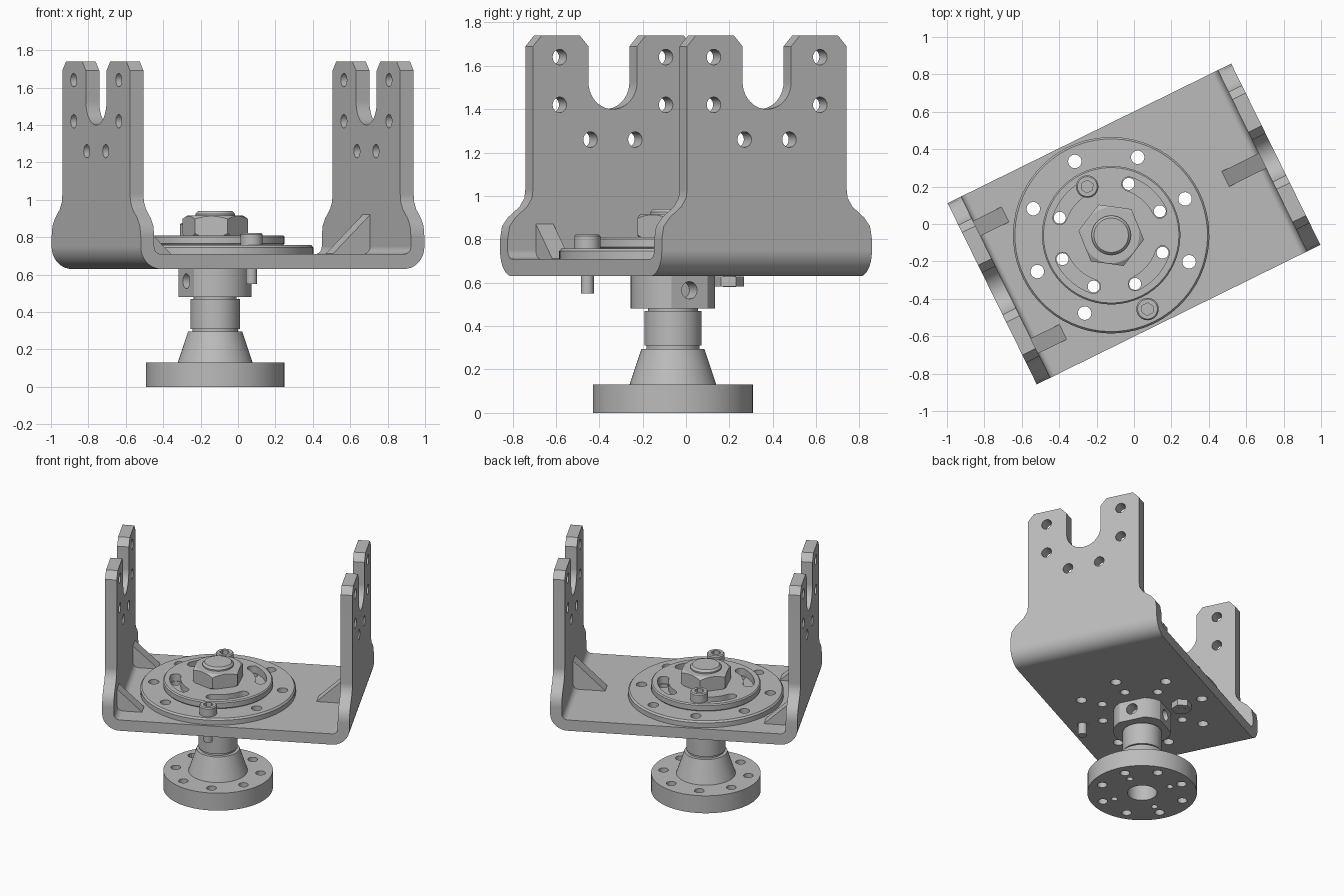
import bpy, bmesh
from math import sin, cos, radians, pi
from mathutils import Matrix

cube = bpy.data.objects.get("Cube")
if cube:
    bpy.data.objects.remove(cube, do_unlink=True)

steel = bpy.data.materials.new("grey_steel")
steel.use_nodes = True
GREY = (0.5, 0.5, 0.5, 1)
steel.diffuse_color = GREY
steel.node_tree.nodes["Principled BSDF"].inputs["Base Color"].default_value = GREY

PLACE = Matrix.Rotation(radians(26.2), 4, "Z")   # whole model is turned
HUB = -0.136                                     # hub axis along the bracket


def arc(cx, cy, r, a0, a1, n=10):
    angles = [radians(a0 + (a1 - a0) * i / n) for i in range(n + 1)]
    return [(cx + r * cos(a), cy + r * sin(a)) for a in angles]


def mirror(points):
    return [(-a, b) for a, b in reversed(points)]


def polar(r, deg):
    return HUB + r * cos(radians(deg)), r * sin(radians(deg))


def make(bm, name):
    bmesh.ops.recalc_face_normals(bm, faces=bm.faces)
    mesh = bpy.data.meshes.new(name)
    bm.to_mesh(mesh)
    bm.free()
    obj = bpy.data.objects.new(name, mesh)
    bpy.context.collection.objects.link(obj)
    return obj


def prism(name, points, axis, lo, hi):
    """Extrude a 2D outline along an axis."""
    place = {"X": lambda a, b: (lo, a, b), "Y": lambda a, b: (a, lo, b),
             "Z": lambda a, b: (a, b, lo)}[axis]
    bm = bmesh.new()
    face = bm.faces.new([bm.verts.new(place(a, b)) for a, b in points])
    ext = bmesh.ops.extrude_face_region(bm, geom=[face])["geom"]
    shift = [(hi - lo) * (axis == k) for k in "XYZ"]
    bmesh.ops.translate(bm, vec=shift, verts=[g for g in ext if isinstance(g, bmesh.types.BMVert)])
    return make(bm, name)


def lathe(name, profile, at=(HUB, 0), steps=64, phase=0):
    """Spin a (radius, height) profile about a vertical axis."""
    bm = bmesh.new()
    verts = [bm.verts.new((r, 0, z)) for r, z in profile]
    edges = [bm.edges.new(pair) for pair in zip(verts, verts[1:])]
    bmesh.ops.spin(bm, geom=verts + edges, cent=(0, 0, 0), axis=(0, 0, 1),
                   angle=2 * pi, steps=steps, use_merge=True)
    bmesh.ops.remove_doubles(bm, verts=bm.verts, dist=1e-5)
    bm.transform(Matrix.Translation((*at, 0)) @ Matrix.Rotation(radians(phase), 4, "Z"))
    return make(bm, name)


def rod(name, r, z0, z1, at=(HUB, 0), steps=24, phase=0):
    return lathe(name, [(0, z0), (r, z0), (r, z1), (0, z1)], at, steps, phase)


def carve(obj, tools, operation="DIFFERENCE"):
    """Apply booleans and remove the tools."""
    for tool in tools:
        tool.hide_render = True
        mod = obj.modifiers.new("carve", "BOOLEAN")
        mod.operation, mod.solver, mod.object = operation, "EXACT", tool
    bpy.context.view_layer.update()
    graph = bpy.context.evaluated_depsgraph_get()
    mesh = bpy.data.meshes.new_from_object(obj.evaluated_get(graph))
    obj.modifiers.clear()
    obj.data = mesh
    for tool in tools:
        bpy.data.objects.remove(tool, do_unlink=True)


def finish(obj):
    obj.data.transform(PLACE)
    obj.data.materials.clear()
    obj.data.materials.append(steel)
    bpy.ops.object.select_all(action="DESELECT")
    obj.select_set(True)
    bpy.context.view_layer.objects.active = obj
    bpy.ops.object.shade_smooth_by_angle(angle=radians(30))
    normals = obj.modifiers.new("flat_faces", "WEIGHTED_NORMAL")
    normals.keep_sharp = True


def ring_holes(r, hole, z0, z1, step=45):
    return [rod("cutter", hole, z0, z1, polar(r, a)) for a in range(0, 360, step)]


parts = []

# bracket: bent U section trimmed by the arm outline
outer = [(0.845, 1.8)] + arc(0.725, 0.75, 0.12, 0, -90)
inner = arc(0.725, 0.75, 0.04, -90, 0) + [(0.765, 1.8)]
bracket = prism("bracket", outer + mirror(outer) + mirror(inner) + inner, "Y", -0.6, 0.6)
half = arc(0, 1.525, 0.125, -90, 0) + [
    (0.125, 1.69), (0.17, 1.74), (0.365, 1.74), (0.41, 1.69), (0.41, 1.03),
    (0.415, 0.99), (0.44, 0.95), (0.5, 0.9), (0.53, 0.86), (0.54, 0.8), (0.54, 0.6)]
carve(bracket, [prism("cutter", half + mirror(half[1:]), "X", -1, 1)], "INTERSECT")
drills = [prism("cutter", arc(s * v, z, 0.036, 0, 345, 23), "X", -1, 1)
          for v, z in ((0.273, 1.64), (0.273, 1.42), (0.115, 1.26)) for s in (-1, 1)]
carve(bracket, drills + ring_holes(0.44, 0.036, 0.6, 0.73) + ring_holes(0.29, 0.032, 0.6, 0.73))
parts.append(bracket)

# corner gussets: two on one wall, one on the other
for name, side, v, size in (("gusset_back", -1, 0.35, 0.17), ("gusset_front", -1, -0.35, 0.17),
                            ("gusset_middle", 1, 0, 0.22)):
    tri = [(side * 0.79, 0.69), (side * (0.765 - size), 0.69), (side * (0.765 - size), 0.712),
           (side * 0.765, 0.7 + size), (side * 0.79, 0.7 + size)]
    parts.append(prism(name, tri, "Y", v - 0.045, v + 0.045))

# large index disc
disc = lathe("index_disc", [(0, 0.71), (0.525, 0.71), (0.525, 0.745), (0.515, 0.757), (0, 0.757)])
carve(disc, ring_holes(0.44, 0.036, 0.7, 0.8) + ring_holes(0.29, 0.032, 0.7, 0.8))
parts.append(disc)

# upper disc with four curved slots
plate = lathe("slotted_disc", [(0, 0.757), (0.362, 0.757), (0.37, 0.765), (0.37, 0.802),
                               (0.362, 0.81), (0, 0.81)])
slots = []
for a in (0, 90, 180, 270):
    ends = [polar(0.29, a + 45), polar(0.29, a)]
    outline = (arc(HUB, 0, 0.327, a, a + 45) + arc(*ends[0], 0.037, a + 45, a + 225)[1:-1]
               + arc(HUB, 0, 0.253, a + 45, a) + arc(*ends[1], 0.037, a - 180, a)[1:-1])
    slots.append(prism("cutter", outline, "Z", 0.74, 0.85))
carve(plate, slots)
parts.append(plate)

# centre nut with rounded-off corners, and the threaded end
nut = rod("centre_nut", 0.177, 0.81, 0.915, steps=6, phase=-34)
carve(nut, [lathe("cutter", [(0, 0.8), (0.16, 0.8), (0.18, 0.825), (0.18, 0.895),
                             (0.145, 0.918), (0, 0.918)])], "INTERSECT")
parts.append(nut)
parts.append(lathe("spindle_end", [(0, 0.8), (0.105, 0.8), (0.105, 0.925), (0.092, 0.94), (0, 0.94)],
                   steps=48))


# socket head bolts
def socket_bolt(name, at, seat, end):
    bolt = lathe(name, [(0, end), (0.03, end), (0.03, seat), (0.06, seat), (0.06, seat + 0.058),
                        (0.053, seat + 0.066), (0, seat + 0.066)], at, 32)
    carve(bolt, [rod("cutter", 0.034, seat + 0.03, seat + 0.1, at, 6)])
    parts.append(bolt)


socket_bolt("index_bolt", polar(0.44, 270), 0.757, 0.55)
socket_bolt("clamp_bolt", polar(0.29, 90), 0.81, 0.58)
parts.append(rod("clamp_nut", 0.068, 0.582, 0.628, polar(0.29, 90), 6))

# collar under the bracket: flats and radial pin holes
collar = rod("collar", 0.195, 0.48, 0.63, steps=64)
tools = []
for a in (0, 90, 180):
    turn = Matrix.Translation((HUB, 0, 0)) @ Matrix.Rotation(radians(a), 4, "Z")
    flat = prism("cutter", [(-0.2, 0.4), (0.2, 0.4), (0.2, 0.7), (-0.2, 0.7)], "X", 0.172, 0.3)
    hole = prism("cutter", arc(0, 0.565, 0.04, 0, 345, 23), "X", 0.09, 0.25)
    for tool in (flat, hole):
        tool.data.transform(turn)
        tools.append(tool)
carve(collar, tools)
parts.append(collar)

# flanged pedestal: bored flange, cone and stem
pedestal = lathe("pedestal", [(0, 0.2), (0.1, 0.2), (0.1, 0), (0.37, 0), (0.37, 0.13), (0.2, 0.13),
                              (0.145, 0.295), (0.122, 0.295), (0.122, 0.31), (0.132, 0.31),
                              (0.132, 0.47), (0.115, 0.47), (0.115, 0.49), (0, 0.49)])
carve(pedestal, ring_holes(0.29, 0.033, -0.1, 0.2) + ring_holes(0.205, 0.022, -0.1, 0.09, 90))
parts.append(pedestal)

for part in parts:
    finish(part)
